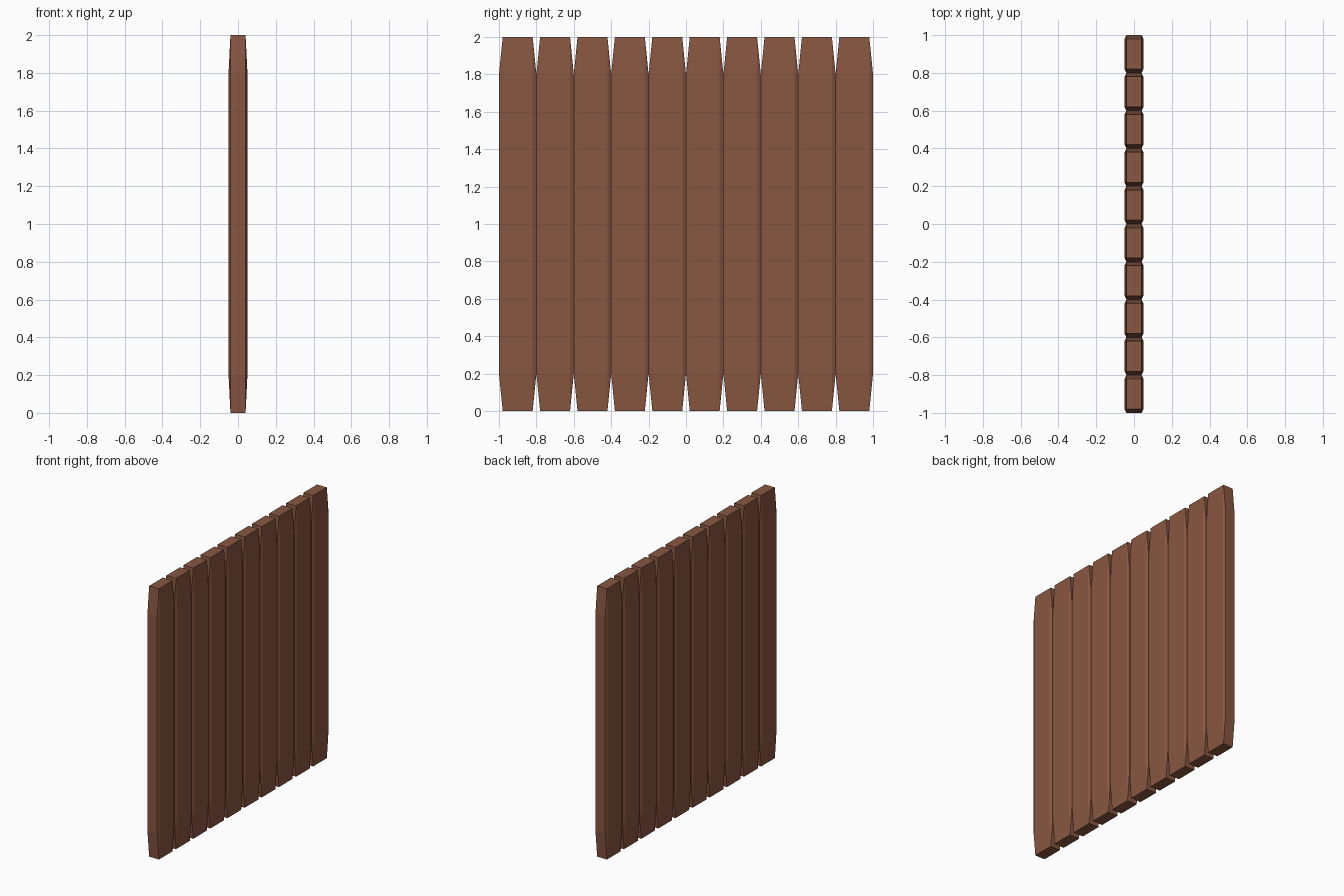
import bpy, bmesh
from mathutils import Vector

if "Cube" in bpy.data.objects:
    bpy.data.objects.remove(bpy.data.objects["Cube"])

COUNT = 10
WIDTH, THICK, HEIGHT = 0.2, 0.1, 2.0

wood = bpy.data.materials.new("brown_wood")
wood.diffuse_color = (0.25, 0.095, 0.052, 1)
wood.use_nodes = True
wood.node_tree.nodes["Principled BSDF"].inputs["Base Color"].default_value = wood.diffuse_color

# Shared plank: a bevelled cube stretched, so the bevels lengthen at the ends
bm = bmesh.new()
bmesh.ops.create_cube(bm, size=1)
bmesh.ops.bevel(bm, geom=bm.edges[:], offset=0.1, segments=1,
                profile=0.5, affect='EDGES')
bmesh.ops.scale(bm, vec=Vector((THICK, WIDTH, HEIGHT)), verts=bm.verts)
mesh = bpy.data.meshes.new("plank")
bm.to_mesh(mesh)
bm.free()
mesh.materials.append(wood)

# Row of upright planks side by side along y
for i in range(COUNT):
    plank = bpy.data.objects.new(f"plank_{i + 1}", mesh)
    plank.location = (0, (i - (COUNT - 1) / 2) * WIDTH, HEIGHT / 2)
    bpy.context.collection.objects.link(plank)
